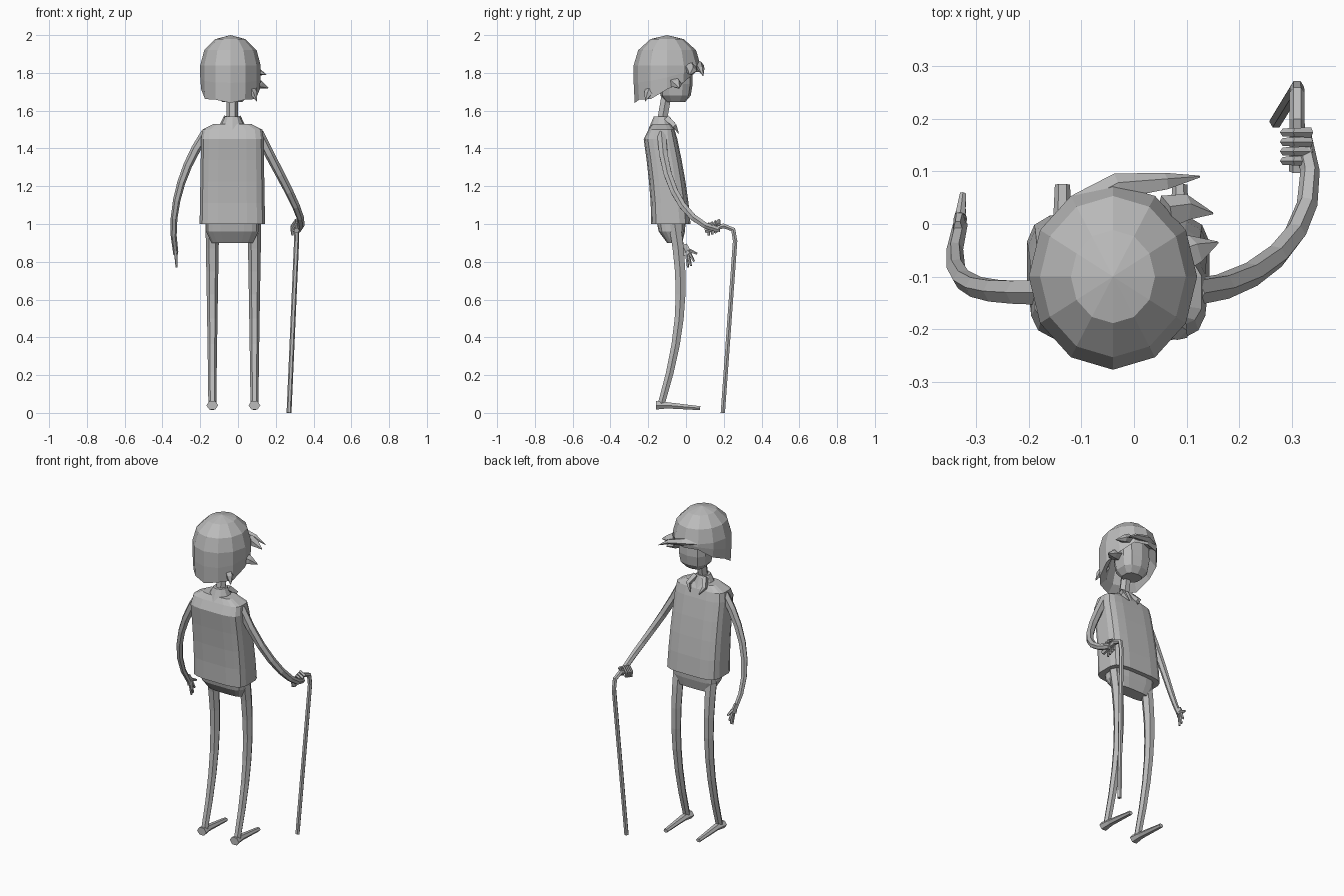
import bpy, bmesh
from math import sin, cos, pi, copysign
from mathutils import Vector
from mathutils.geometry import interpolate_bezier

default_cube = bpy.data.objects.get("Cube")
if default_cube:
    bpy.data.objects.remove(default_cube, do_unlink=True)

GREY = (0.5, 0.5, 0.5, 1)
clay = bpy.data.materials.new("plain_grey")
clay.use_nodes = True
clay.diffuse_color = GREY
clay.node_tree.nodes["Principled BSDF"].inputs["Base Color"].default_value = GREY

MIDDLE = -0.03                      # body axis in x
SIDEWAYS, FORWARD, UP = Vector((1, 0, 0)), Vector((0, 1, 0)), Vector((0, 0, 1))


def loft(name, rings):
    """Skin a list of equal-length rings and cap both ends, flat shaded."""
    bm = bmesh.new()
    loops = [[bm.verts.new(point) for point in ring] for ring in rings]
    count = len(loops[0])
    for low, high in zip(loops, loops[1:]):
        for i in range(count):
            j = (i + 1) % count
            bm.faces.new((low[i], low[j], high[j], high[i]))
    bm.faces.new(reversed(loops[0]))
    bm.faces.new(loops[-1])
    bmesh.ops.remove_doubles(bm, verts=bm.verts, dist=0.0002)
    bmesh.ops.recalc_face_normals(bm, faces=bm.faces)
    mesh = bpy.data.meshes.new(name)
    bm.to_mesh(mesh)
    bm.free()
    mesh.materials.append(clay)
    bpy.context.collection.objects.link(bpy.data.objects.new(name, mesh))


def angles(sides):
    return [(k + 0.5) * 2 * pi / sides for k in range(sides)]


def tube(name, points, start, end, sides=6, ref=SIDEWAYS, flat=1, ease=1):
    """Tapered tube along points; flat squashes it along the ref direction."""
    centres = [Vector(point) for point in points]
    last = len(centres) - 1
    rings = []
    for i, centre in enumerate(centres):
        along = (centres[min(i + 1, last)] - centres[max(i - 1, 0)]).normalized()
        across = along.cross(ref).normalized()
        other = across.cross(along) * flat
        radius = start + (end - start) * (i / last) ** ease
        rings.append([centre + (across * cos(t) + other * sin(t)) * radius
                      for t in angles(sides)])
    loft(name, rings)


def limb(name, start, end, *controls):
    """Tube that follows one Bezier bend."""
    points = interpolate_bezier(*[Vector(point) for point in controls], 8)
    tube(name, points, start, end)


def boxy(name, rows, sides=16, power=0.5):
    """Rounded-box sections. Rows: z, y centre, half width, half depth."""
    def soft(value):
        return copysign(abs(value) ** power, value)

    loft(name, [[(MIDDLE + wide * soft(cos(t)), y + deep * soft(sin(t)), z)
                 for t in angles(sides)]
                for z, y, wide, deep in rows])


# Shirt: leans back towards the shoulders, then closes in to the neck
shirt_rows = []
for k in range(5):
    u = k / 4
    shirt_rows.append((1 + 0.45 * u, -0.08 - 0.055 * u ** 1.5,
                       0.175 - 0.008 * u, 0.105 - 0.015 * u))
shirt_rows += [(1.5, -0.13, 0.16, 0.07), (1.53, -0.13, 0.1, 0.05)]
boxy("shirt", shirt_rows)
boxy("hips", [(1.03, -0.08, 0.14, 0.08),
              (0.96, -0.075, 0.14, 0.07),
              (0.9, -0.06, 0.11, 0.04)])

# Collar with two points at the throat
boxy("collar", [(1.5, -0.13, 0.075, 0.07),
                (1.57, -0.13, 0.04, 0.04)], sides=10, power=1)
for label, side in (("left", 1), ("right", -1)):
    tube("collar_flap_" + label,
         [(MIDDLE + side * 0.03, -0.1, 1.56),
          (MIDDLE + side * 0.055, -0.06, 1.52),
          (MIDDLE + side * 0.03, -0.04, 1.48)],
         0.02, 0.003, sides=4, ease=2)

# Neck and head
tube("neck", [(MIDDLE, -0.13, 1.53), (MIDDLE, -0.1, 1.7)], 0.03, 0.03)
boxy("head", [(1.645, -0.055, 0.055, 0.05),
              (1.68, -0.055, 0.085, 0.08),
              (1.74, -0.055, 0.095, 0.09),
              (1.88, -0.06, 0.095, 0.09)], sides=10, power=0.75)


# Hair: faceted dome whose hem drops from the brow to the nape
def hair_ring(scale, height):
    """Ring of the dome; height gets the hem level and an odd-vertex flag."""
    ring = []
    for k in range(12):
        t = k * pi / 6
        hem = 1.655 + 0.165 * ((1 + sin(t)) / 2) ** 1.5
        ring.append((MIDDLE - 0.01 + 0.16 * scale * cos(t),
                     -0.1 + 0.177 * scale * sin(t),
                     height(hem, k % 2)))
    return ring


BROW = 1.84
hair = []
for k in range(4):
    t = k * pi / 6
    level = BROW + (2 - BROW) * cos(t)
    hair.append(hair_ring(sin(t), lambda hem, odd: level))
hair += [hair_ring(1, lambda hem, odd: (BROW + hem) / 2),
         hair_ring(0.97, lambda hem, odd: hem - 0.014 * odd),
         hair_ring(0.75, lambda hem, odd: hem + 0.03),
         hair_ring(0.5, lambda hem, odd: BROW)]
loft("hair_dome", hair)


# Loose locks around the hairline
def lock(name, size, *points):
    tube(name, points, size, 0.002, sides=5, ref=UP, flat=0.8, ease=2)


lock("hair_fringe", 0.03, (-0.1, 0.03, BROW), (-0.03, 0.07, BROW),
     (0.06, 0.08, 1.82), (0.125, 0.09, 1.785))
lock("hair_brow_lock", 0.035, (0.06, 0.02, 1.83), (0.1, 0.03, 1.81), (0.15, 0.02, 1.79))
lock("hair_side_lock", 0.04, (0.07, -0.07, 1.76), (0.115, -0.05, 1.74), (0.16, -0.035, 1.72))
lock("hair_nape_lock", 0.03, (0.05, -0.18, 1.74), (0.085, -0.2, 1.69), (0.1, -0.215, 1.65))

# Legs and feet
for label, x in (("left", 0.087), ("right", -0.136)):
    limb("leg_" + label, 0.036, 0.021,
         (x, -0.06, 1), (x, -0.01, 0.7), (x, -0.01, 0.45), (x, -0.13, 0.05))
    tube("foot_" + label,
         [(x, -0.16, 0.04), (x, -0.1, 0.04), (x, 0.075, 0.025)],
         0.026, 0.012, flat=1.2)

# Hanging arm with an open hand
limb("arm_right", 0.027, 0.014,
     (-0.17, -0.13, 1.48), (-0.3, -0.13, 1.3), (-0.37, -0.13, 1.05), (-0.33, 0, 0.85))
tube("hand_right", [(-0.335, -0.01, 0.89), (-0.33, 0.01, 0.84)], 0.018, 0.026, flat=0.5)
for k in range(4):
    tip = (-0.325, 0.01 + 0.016 * k, 0.77 + 0.008 * k * k)
    tube("finger_right_%d" % k, [(-0.33, 0.006 * k, 0.86), tip], 0.01, 0.006, sides=5)

# Bent arm with fingers wrapped over the cane
limb("arm_left", 0.027, 0.017,
     (0.11, -0.13, 1.48), (0.25, -0.12, 1.2), (0.38, 0, 1), (0.32, 0.17, 0.97))
for k in range(4):
    y, z = 0.12 + 0.018 * k, 0.96 + 0.006 * k
    tube("finger_left_%d" % k,
         [(0.335, y, z + 0.02), (0.305, y, z + 0.04),
          (0.285, y, z + 0.01), (0.29, y, z - 0.02)],
         0.01, 0.007, sides=5, ref=FORWARD)

# Cane
tube("cane", [(0.31, 0.1, 0.965), (0.31, 0.2, 0.99), (0.31, 0.25, 0.97),
              (0.31, 0.26, 0.91), (0.27, 0.195, 0)], 0.015, 0.013)
